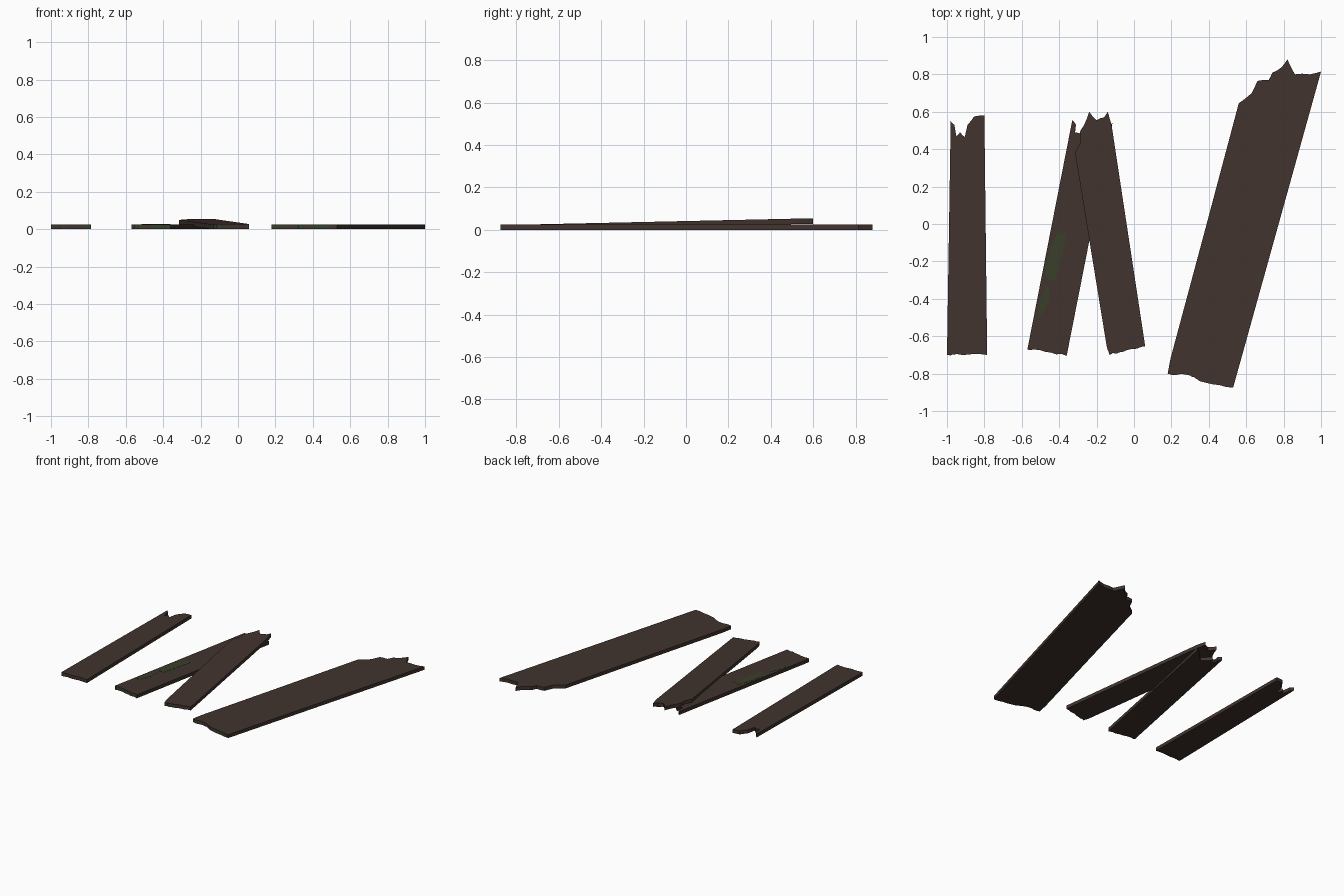
import bpy
import bmesh
import random
from mathutils import Vector

random.seed(4)
cube = bpy.data.objects.get("Cube")
if cube:
    bpy.data.objects.remove(cube, do_unlink=True)


def make_material(name, color):
    mat = bpy.data.materials.new(name)
    mat.use_nodes = True
    mat.diffuse_color = color
    bsdf = mat.node_tree.nodes["Principled BSDF"]
    bsdf.inputs["Base Color"].default_value = color
    bsdf.inputs["Roughness"].default_value = 0.9
    return mat


wood = make_material("dark weathered wood", (0.053, 0.034, 0.027, 1))
moss = make_material("dark green moss", (0.040, 0.050, 0.022, 1))


def splintered(points, steps, rough):
    """Subdivide a broken edge and nudge the new points along the grain."""
    result = []
    for a, b in zip(points, points[1:]):
        result.append(Vector(a))
        for i in range(1, steps):
            p = Vector(a).lerp(Vector(b), i / steps)
            p.y += random.uniform(-rough, rough)
            result.append(p)
    return result + [Vector(points[-1])]


def slab(name, outline, base, thick, mats, slope=0, mossy_end=0):
    """Extrude an outline, lift it along its length, add moss to the front end."""
    bm = bmesh.new()
    face = bm.faces.new([bm.verts.new((p[0], p[1], base)) for p in outline])
    grown = bmesh.ops.extrude_face_region(bm, geom=[face])
    top = [v for v in grown["geom"] if isinstance(v, bmesh.types.BMVert)]
    bmesh.ops.translate(bm, verts=top, vec=(0, 0, thick))
    front = min(v.co.y for v in bm.verts)
    for v in bm.verts:
        v.co.z += slope * (v.co.y - front)
    bmesh.ops.recalc_face_normals(bm, faces=bm.faces)
    for f in bm.faces:
        end = f.normal.y < -0.6 and f.calc_center_median().y < -0.6
        if end and random.random() < mossy_end:
            f.material_index = 1
    # Split the broad faces cleanly around their concave splinters
    bmesh.ops.triangulate(bm, faces=[f for f in bm.faces if len(f.verts) > 4])
    mesh = bpy.data.meshes.new(name)
    bm.to_mesh(mesh)
    bm.free()
    for mat in mats:
        mesh.materials.append(mat)
    obj = bpy.data.objects.new(name, mesh)
    bpy.context.collection.objects.link(obj)
    return obj


def plank(name, front, back, thick=0.026, slope=0, mossy_end=0.5):
    """Front edge runs left to right across the view, back edge returns."""
    outline = splintered(front, 5, 0.005) + splintered(back, 2, 0.004)
    return slab(name, outline, 0, thick, [wood, moss], slope, mossy_end)


# Narrow straight plank
plank("straight_plank",
      front=[(-1, -.70), (-.95, -.695), (-.785, -.70)],
      back=[(-.80, .58), (-.855, .575), (-.89, .53), (-.905, .465), (-.93, .49),
            (-.95, .47), (-.96, .53), (-.98, .55)], mossy_end=0.7)

# Lower plank of the crossed pair
plank("lower_crossed_plank",
      front=[(-.57, -.67), (-.50, -.675), (-.36, -.705)],
      back=[(-.115, .54), (-.17, .50), (-.22, .45), (-.28, .51),
            (-.29, .485), (-.315, .49), (-.31, .53), (-.33, .555)], mossy_end=0.6)

# Upper plank, resting on the lower one at its back end
plank("upper_crossed_plank",
      front=[(-.145, -.66), (-.13, -.70), (-.04, -.675), (.06, -.655)],
      back=[(-.12, .53), (-.14, .60), (-.16, .57), (-.20, .555), (-.24, .60),
            (-.26, .545), (-.29, .49), (-.29, .43), (-.315, .38)],
      slope=0.022, mossy_end=0.3)

# Wide plank
plank("wide_plank",
      front=[(.18, -.80), (.30, -.81), (.35, -.84), (.53, -.875)],
      back=[(1, .815), (.94, .80), (.86, .80), (.82, .88), (.785, .835),
            (.74, .81), (.72, .77), (.66, .765), (.63, .70), (.56, .645),
            (.195, -.72)], mossy_end=0.6)

# Moss patches on the lower crossed plank
patches = {
    "large_moss_patch": [(-.41, -.04), (-.45, -.14), (-.475, -.25), (-.465, -.29),
                         (-.42, -.30), (-.395, -.20), (-.36, -.06)],
    "small_moss_patch": [(-.47, -.33), (-.505, -.42), (-.515, -.49), (-.49, -.48),
                         (-.455, -.41), (-.455, -.34)],
}
for name, outline in patches.items():
    slab(name, outline, 0.025, 0.002, [moss])
